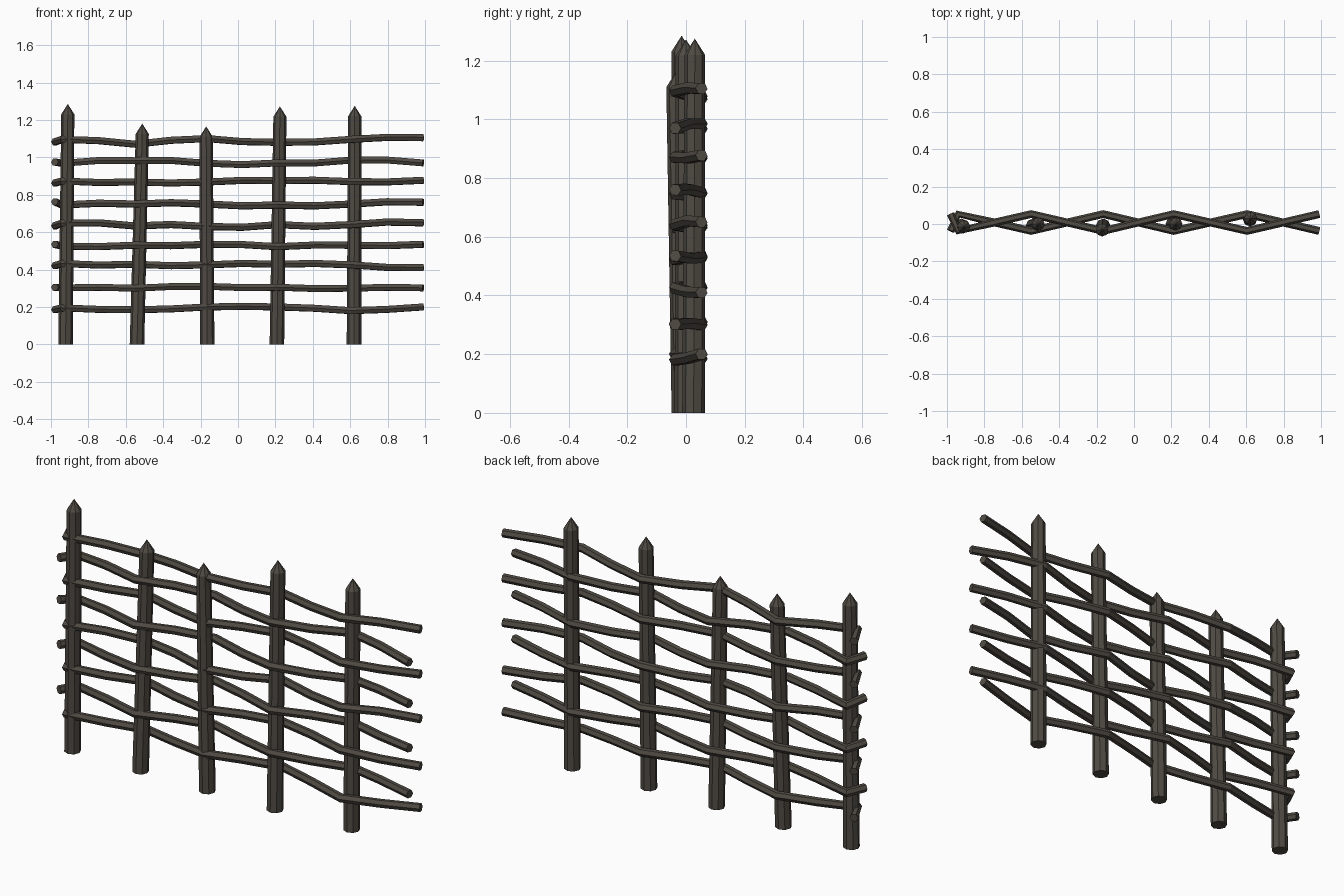
import bpy, bmesh
from mathutils import Vector

if "Cube" in bpy.data.objects:
    bpy.data.objects.remove(bpy.data.objects["Cube"])

wood = bpy.data.materials.new("dark_wood")
wood.diffuse_color = (0.08, 0.07, 0.057, 1)
wood.use_nodes = True
wood.node_tree.nodes["Principled BSDF"].inputs["Base Color"].default_value = wood.diffuse_color


def add_mesh(name, bm):
    bmesh.ops.recalc_face_normals(bm, faces=bm.faces)
    me = bpy.data.meshes.new(name)
    bm.to_mesh(me)
    bm.free()
    me.materials.append(wood)
    ob = bpy.data.objects.new(name, me)
    bpy.context.collection.objects.link(ob)
    return ob


# Pointed stake: tapered octagonal prism from foot to shoulder, cone to tip
def stake(name, foot, tip, sides=8, tip_len=0.055):
    bm = bmesh.new()
    bmesh.ops.create_cone(bm, cap_ends=True, segments=sides,
                          radius1=0.039, radius2=0.035, depth=1)
    top = [f for f in bm.faces if f.normal.z > 0.9][0]
    apex = bmesh.ops.poke(bm, faces=[top])["verts"][0]
    height = tip[2] - tip_len
    for v in bm.verts:
        t = v.co.z + 0.5
        lean = Vector(foot).lerp(Vector(tip[:2]), t)
        v.co = Vector((v.co.x + lean.x, v.co.y + lean.y, t * height))
    apex.co = Vector(tip)
    return add_mesh(name, bm)


STAKES = [  # foot (x, y), tip (x, y, z)
    ((-0.922, -0.01), (-0.91, -0.015, 1.285)),
    ((-0.54, -0.01), (-0.512, 0.0, 1.18)),
    ((-0.165, -0.01), (-0.17, -0.032, 1.165)),
    ((0.208, 0.0), (0.224, 0.0, 1.272)),
    ((0.62, 0.026), (0.624, 0.03, 1.275)),
]
for i, (foot, tip) in enumerate(STAKES):
    stake(f"stake_{i + 1}", foot, tip)


# Woven rod: hexagonal tube swept along a zigzag path
def rod(name, pts, radius=0.021):
    cu = bpy.data.curves.new(name, "CURVE")
    cu.dimensions = "3D"
    cu.bevel_depth = radius
    cu.bevel_resolution = 1
    cu.use_fill_caps = True
    sp = cu.splines.new("POLY")
    sp.points.add(len(pts) - 1)
    for p, co in zip(sp.points, pts):
        p.co = (*co, 1)
    sp.use_smooth = False
    cu.materials.append(wood)
    ob = bpy.data.objects.new(name, cu)
    bpy.context.collection.objects.link(ob)


# Rod heights at the left end, each stake, and the right end
XS = [-0.98, -0.94, -0.55, -0.165, 0.212, 0.605, 0.99]
ROWS = [
    (1.082, 1.096, 1.07, 1.10, 1.08, 1.096, 1.105),
    (0.975, 0.968, 0.982, 0.968, 0.97, 0.985, 0.97),
    (0.862, 0.873, 0.868, 0.868, 0.875, 0.87, 0.877),
    (0.763, 0.745, 0.75, 0.75, 0.745, 0.75, 0.76),
    (0.633, 0.648, 0.633, 0.63, 0.64, 0.64, 0.65),
    (0.535, 0.525, 0.53, 0.535, 0.522, 0.53, 0.535),
    (0.42, 0.432, 0.428, 0.425, 0.428, 0.425, 0.41),
    (0.305, 0.302, 0.30, 0.31, 0.305, 0.30, 0.302),
    (0.185, 0.195, 0.185, 0.20, 0.20, 0.18, 0.20),
]
# Mid-span wobble of each row
WOBBLE = [0.006, 0.008, -0.005, 0.007, 0.009, -0.005, -0.006, 0.004, -0.003]
for r, (row, wob) in enumerate(zip(ROWS, WOBBLE)):
    sign = 1 if r % 2 == 0 else -1
    pts = []
    for k, (x, z) in enumerate(zip(XS, row)):
        y = 0.008 + sign * 0.045 * (-1) ** k
        if k > 1:
            a = pts[-1]
            pts.append(((a[0] + x) / 2, (a[1] + y) / 2, (a[2] + z) / 2 + wob * (-1) ** (k // 2 + 1)))
        pts.append((x, y, z))
    rod(f"woven_rod_{r + 1}", pts)
